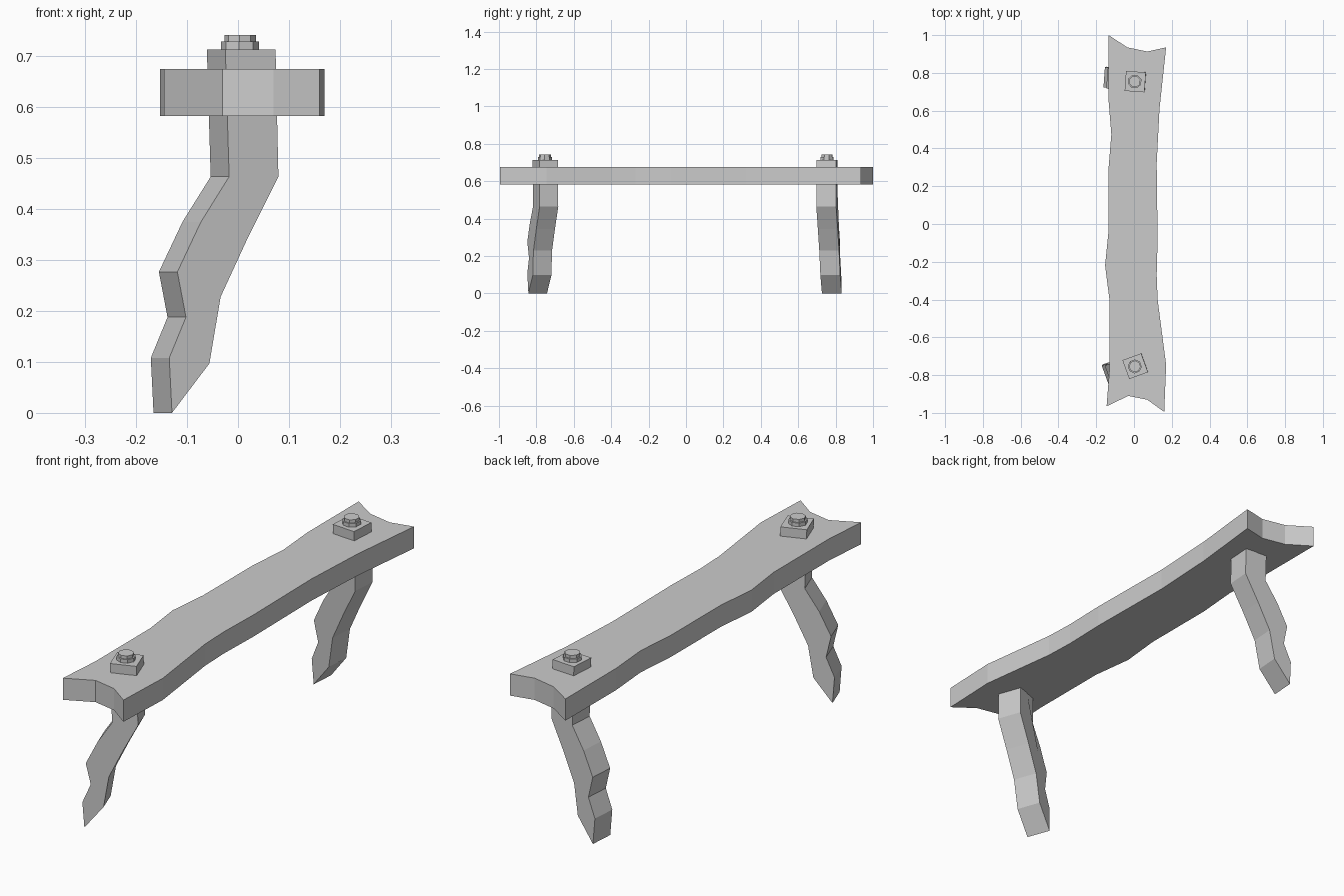
import bpy
from math import radians
from mathutils import Matrix, Vector

if "Cube" in bpy.data.objects:
    bpy.data.objects.remove(bpy.data.objects["Cube"])


def make_object(name, verts, faces):
    mesh = bpy.data.meshes.new(name)
    mesh.from_pydata(verts, [], faces)
    mesh.update()
    obj = bpy.data.objects.new(name, mesh)
    bpy.context.collection.objects.link(obj)
    return obj


def prism(name, lower, upper):
    """Close two matching loops (counter-clockwise seen from the upper side)."""
    n = len(lower)
    faces = [tuple(reversed(range(n))), tuple(range(n, 2 * n))]
    faces += [(i, (i + 1) % n, n + (i + 1) % n, n + i) for i in range(n)]
    return make_object(name, list(lower) + list(upper), faces)


# Plank seat with wavy edges and notched ends
outline = [
    (0.16, -0.995), (0.17, -0.745), (0.125, -0.40), (0.12, -0.27), (0.125, -0.08),
    (0.12, 0.32), (0.135, 0.61), (0.17, 0.935), (0.07, 0.913), (-0.035, 0.935),
    (-0.135, 1.0), (-0.135, 0.66), (-0.12, 0.475), (-0.135, 0.29), (-0.135, -0.04),
    (-0.153, -0.22), (-0.13, -0.40), (-0.13, -0.77), (-0.145, -0.965),
    (-0.03, -0.91), (0.07, -0.93)]
prism("seat_plank", [(x, y, 0.583) for x, y in outline],
      [(x, y, 0.675) for x, y in outline])

# Crooked leg side profile, (u, z), running through the plank
profile = [
    (-0.155, 0.0), (-0.078, 0.097), (-0.056, 0.228), (0.0, 0.345), (0.062, 0.464),
    (0.056, 0.714), (-0.049, 0.714), (-0.041, 0.464), (-0.099, 0.375),
    (-0.147, 0.277), (-0.128, 0.188), (-0.162, 0.108)]


def leg(name, y, angle):
    place = Matrix.Translation((0.003, y, 0)) @ Matrix.Rotation(radians(angle), 4, 'Z')

    def loop(v):
        # The leg leans back slightly below the knee
        return [place @ Vector((u, v + 0.015 * max(0, 1 - z / 0.464), z))
                for u, z in profile]
    prism(name, loop(0.053), loop(-0.053))


def bolt(name, y, angle):
    for part, radius, z0, z1 in (("nut", 0.037, 0.712, 0.729),
                                 ("head", 0.031, 0.729, 0.742)):
        bpy.ops.mesh.primitive_cylinder_add(
            vertices=8, radius=radius, depth=z1 - z0,
            location=(0.004, y, (z0 + z1) / 2),
            rotation=(0, 0, radians(angle + 22.5)))
        bpy.context.object.name = f"{name}_{part}"


# Two legs with bolts on top, each turned a little differently
for side, y, angle in (("front", -0.754, 20), ("back", 0.754, -4)):
    leg(side + "_leg", y, angle)
    bolt(side + "_bolt", y, angle)
